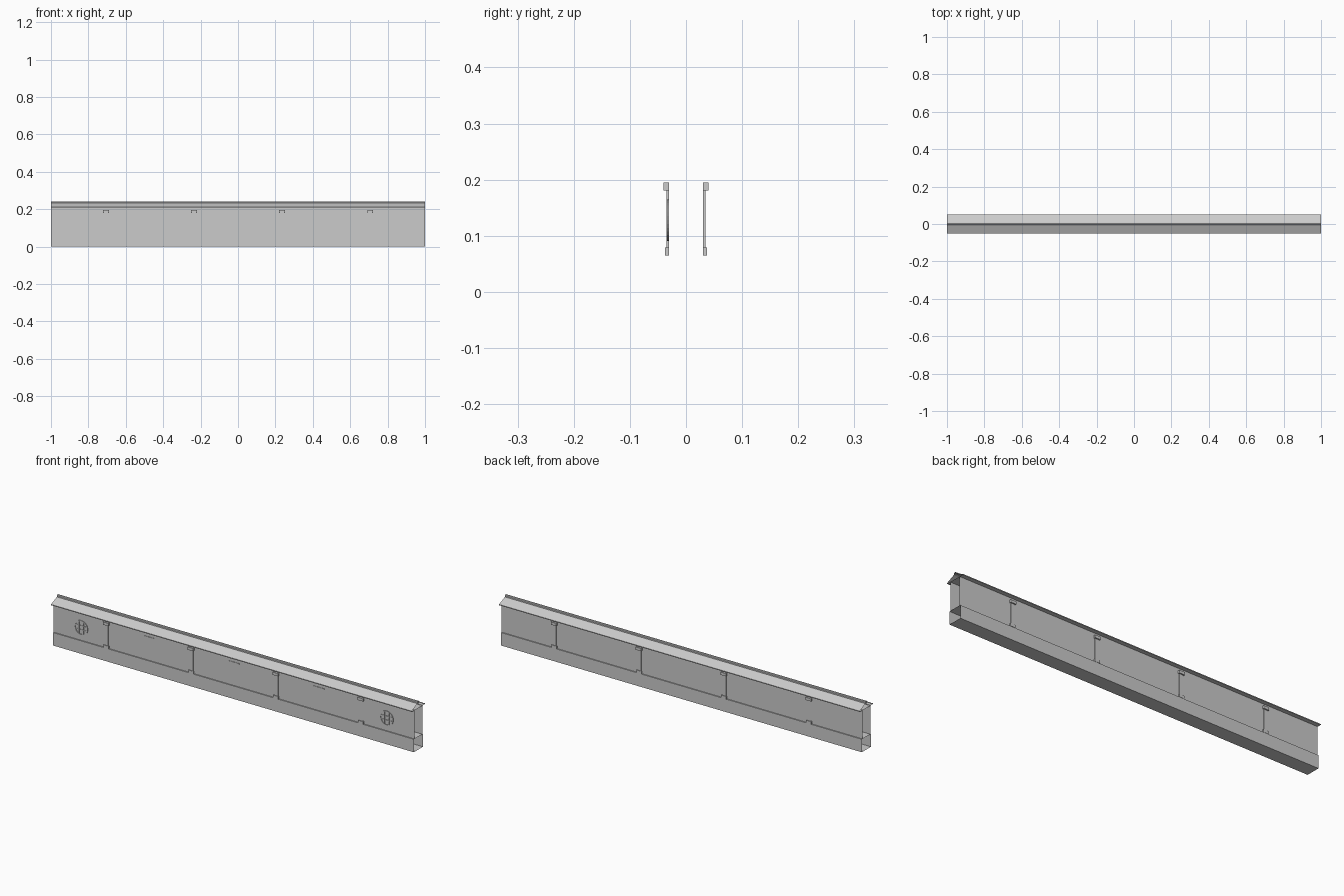
import bpy, bmesh, math
from mathutils import Matrix

if "Cube" in bpy.data.objects:
    bpy.data.objects.remove(bpy.data.objects["Cube"])

WALL_Y = 0.031    # half thickness of the wall
PLINTH_Y = 0.036  # half thickness of the plinth


def finish(name, bm):
    bmesh.ops.recalc_face_normals(bm, faces=bm.faces)
    me = bpy.data.meshes.new(name)
    bm.to_mesh(me)
    bm.free()
    ob = bpy.data.objects.new(name, me)
    bpy.context.collection.objects.link(ob)
    return ob


def open_extrusion(name, profile, closed=True):
    """Sweep a (y, z) profile along the full length, ends left open."""
    bm = bmesh.new()
    a = [bm.verts.new((-1, y, z)) for y, z in profile]
    b = [bm.verts.new((1, y, z)) for y, z in profile]
    n = len(profile)
    for i in range(n if closed else n - 1):
        j = (i + 1) % n
        bm.faces.new((a[i], a[j], b[j], b[i]))
    return finish(name, bm)


def add_box(bm, x0, x1, y0, y1, z0, z1):
    m = Matrix.Translation(((x0 + x1) / 2, (y0 + y1) / 2, (z0 + z1) / 2))
    bmesh.ops.create_cube(bm, size=1, matrix=m @ Matrix.Diagonal((x1 - x0, y1 - y0, z1 - z0, 1)))


# Plinth: closed tube with a narrow ledge at its top
p = PLINTH_Y
open_extrusion("plinth", [(-p, 0), (p, 0), (p, 0.065), (-p, 0.065)])

# Wall faces
for name, s in (("front_wall", -1), ("back_wall", 1)):
    open_extrusion(name, [(s * WALL_Y, 0.065), (s * WALL_Y, 0.21)], closed=False)

# Coping roof with eaves, and ridge on top
open_extrusion("coping_roof", [(-0.052, 0.208), (0.052, 0.208), (0.052, 0.212),
                               (0.006, 0.233), (-0.006, 0.233), (-0.052, 0.212)])
open_extrusion("ridge", [(-0.007, 0.231), (-0.007, 0.239), (-0.004, 0.242),
                         (0.004, 0.242), (0.007, 0.239), (0.007, 0.231)])

# Pilasters: base, shaft and capital, on both sides
for side, s in (("front", -1), ("back", 1)):
    for i in range(4):
        x = -0.706 + i * 0.4707
        bm = bmesh.new()
        for w, depth, z0, z1 in ((0.014, 0.0375, 0.065, 0.079),
                                 (0.010, 0.0345, 0.079, 0.181),
                                 (0.015, 0.0405, 0.181, 0.195)):
            ys = sorted((s * 0.030, s * depth))
            add_box(bm, x - w, x + w, *ys, z0, z1)
        finish(f"{side}_pilaster_{i + 1}", bm)

# Thin bars between the pilasters on the front
for i, x in enumerate((-0.4707, 0, 0.4707)):
    bm = bmesh.new()
    add_box(bm, x - 0.03, x + 0.03, -0.033, -0.031, 0.179, 0.183)
    finish(f"front_bar_{i + 1}", bm)

# Round lattice medallions near both ends of the front
for name, cx in (("left_medallion", -0.847), ("right_medallion", 0.847)):
    bm = bmesh.new()
    cz, n = 0.128, 32
    rings = []
    for r, y in ((0.037, -0.0305), (0.037, -0.034), (0.032, -0.034), (0.032, -0.0305)):
        rings.append([bm.verts.new((cx + r * math.cos(2 * math.pi * k / n), y,
                                    cz + r * math.sin(2 * math.pi * k / n))) for k in range(n)])
    for a, b in zip(rings, rings[1:] + rings[:1]):
        for k in range(n):
            j = (k + 1) % n
            bm.faces.new((a[k], a[j], b[j], b[k]))
    for s in (-1, 1):
        x = cx + s * 0.012
        add_box(bm, x - 0.002, x + 0.002, -0.0335, -0.0305, cz - 0.031, cz + 0.031)
        z = cz + s * 0.010
        add_box(bm, cx - 0.031, cx + 0.031, -0.033, -0.0305, z - 0.002, z + 0.002)
    finish(name, bm)
